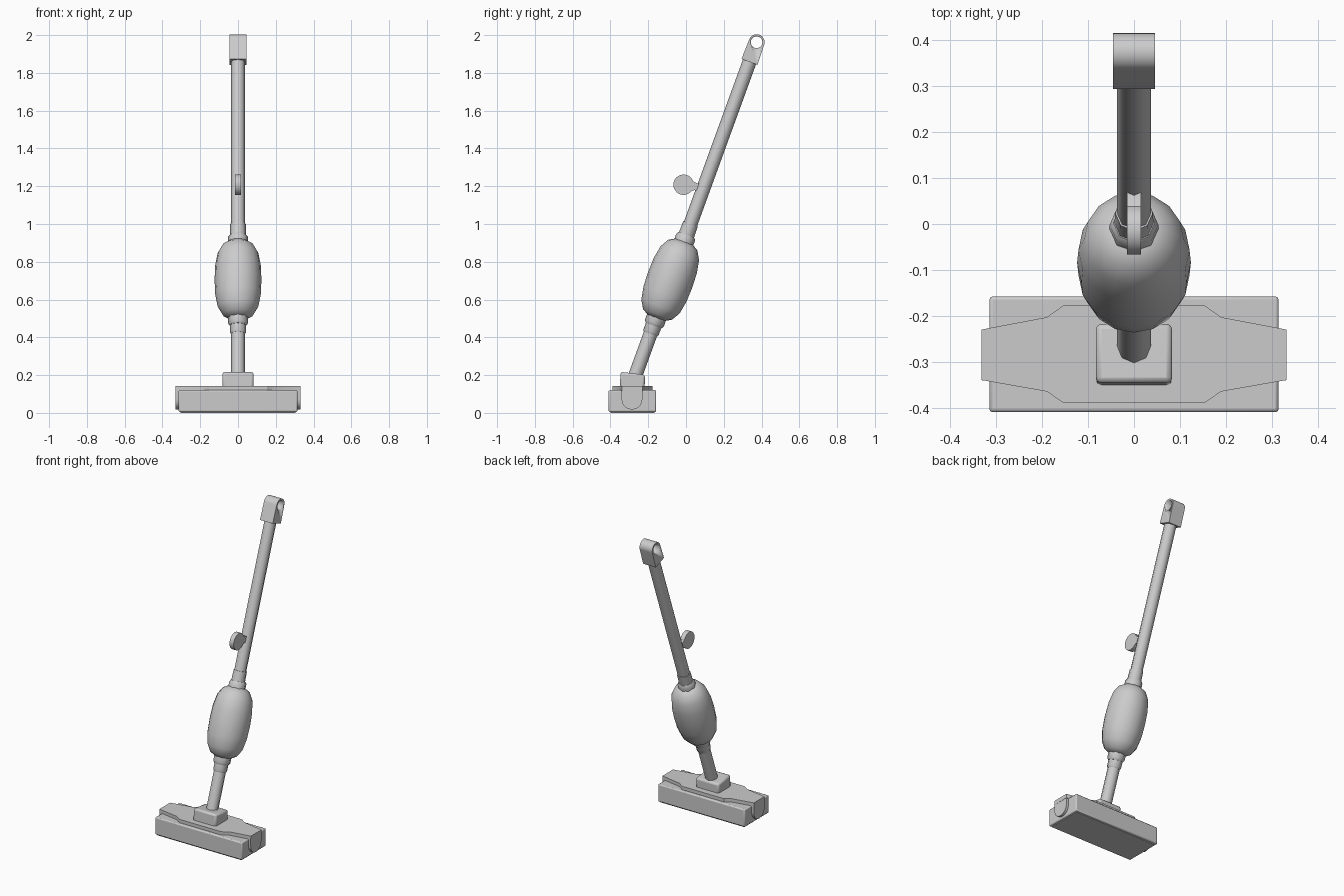
import bpy, bmesh
from math import sin, cos, pi, radians

if "Cube" in bpy.data.objects:
    bpy.data.objects.remove(bpy.data.objects["Cube"])

BASE = (0, -0.265, 0.207)          # where the wand meets the head
TILT = (radians(-20), 0, 0)        # wand leans back


def finish(name, bm, tilted=False, angle=30, bevel=0):
    bmesh.ops.recalc_face_normals(bm, faces=bm.faces)
    me = bpy.data.meshes.new(name)
    bm.to_mesh(me)
    bm.free()
    ob = bpy.data.objects.new(name, me)
    bpy.context.collection.objects.link(ob)
    if tilted:
        ob.location, ob.rotation_euler = BASE, TILT
    if bevel:
        mod = ob.modifiers.new("bevel", 'BEVEL')
        mod.width, mod.segments, mod.limit_method = bevel, 2, 'ANGLE'
    bpy.ops.object.select_all(action='DESELECT')
    ob.select_set(True)
    bpy.context.view_layer.objects.active = ob
    bpy.ops.object.shade_smooth_by_angle(angle=radians(angle))
    return ob


def lathe(name, profile, sides, angle):
    """Capped turned part along the wand axis, profile = (radius, height)."""
    bm = bmesh.new()
    rings = [[bm.verts.new((r * cos(2 * pi * i / sides), r * sin(2 * pi * i / sides), h))
              for i in range(sides)] for r, h in profile]
    for a, b in zip(rings, rings[1:]):
        for i in range(sides):
            j = (i + 1) % sides
            bm.faces.new((a[i], a[j], b[j], b[i]))
    bm.faces.new(rings[0])
    bm.faces.new(rings[-1])
    return finish(name, bm, True, angle)


def prism(name, pts, axis, lo, hi, **kw):
    """Outline extruded along x (points are y,z) or z (points are x,y)."""
    bm = bmesh.new()
    put = (lambda p, t: (t, *p)) if axis == 'x' else (lambda p, t: (*p, t))
    a = [bm.verts.new(put(p, lo)) for p in pts]
    b = [bm.verts.new(put(p, hi)) for p in pts]
    bm.faces.new(a)
    bm.faces.new(b)
    for i in range(len(a)):
        j = (i + 1) % len(a)
        bm.faces.new((a[i], a[j], b[j], b[i]))
    return finish(name, bm, **kw)


def arc(cy, cz, r, a0, a1, n):
    return [(cy + r * cos(radians(a0 + (a1 - a0) * i / n)),
             cz + r * sin(radians(a0 + (a1 - a0) * i / n))) for i in range(n + 1)]


# wand tube, sleeves and collars
lathe("wand_tube", [(0.037, -0.03), (0.037, 1.79)], 8, 50)
lathe("lower_sleeve", [(0.038, 0.225), (0.043, 0.235), (0.043, 0.29)], 8, 50)
lathe("upper_sleeve", [(0.043, 0.76), (0.041, 0.845)], 8, 50)
lathe("lower_collar", [(0.045, 0.272), (0.053, 0.285), (0.053, 0.322)], 8, 50)
lathe("upper_collar", [(0.053, 0.738), (0.053, 0.77), (0.045, 0.782)], 8, 50)

# motor body
lathe("motor_body", [(0.045, 0.313), (0.082, 0.335), (0.108, 0.38), (0.121, 0.45),
                     (0.124, 0.53), (0.121, 0.61), (0.108, 0.68), (0.082, 0.725),
                     (0.045, 0.747)], 16, 60)

# handle grip with a through hole
grip = prism("handle_grip", [(-0.045, 1.757), (0.045, 1.757)] + arc(0, 1.868, 0.042, 0, 180, 16),
             'x', -0.046, 0.046, tilted=True)
cutter = prism("grip_hole_cutter", arc(0, 1.868, 0.031, 0, 345, 23), 'x', -0.1, 0.1, tilted=True)
cutter.hide_render = True
cutter.hide_set(True)
mod = grip.modifiers.new("hole", 'BOOLEAN')
mod.operation, mod.solver, mod.object = 'DIFFERENCE', 'EXACT', cutter

# cord hook disc with its tab on the wand
prism("cord_hook", arc(-0.013, 1.208, 0.054, 20, 320, 20)
      + [(0.045, 1.18), (0.085, 1.165), (0.1, 1.21), (0.06, 1.215)], 'x', -0.015, 0.015)

# floor head
prism("floor_head", [(-0.41, 0.005), (-0.158, 0.005), (-0.158, 0.12), (-0.41, 0.12)],
      'x', -0.315, 0.315, bevel=0.007)
right = [(0.153, -0.39), (0.19, -0.365), (0.332, -0.34), (0.332, -0.23),
         (0.19, -0.203), (0.153, -0.177)]
prism("head_top_plate", right + [(-x, y) for x, y in reversed(right)], 'z', 0.115, 0.142)
prism("head_sole", [(-0.4, 0.0), (-0.168, 0.0), (-0.168, 0.02), (-0.4, 0.02)], 'x', -0.305, 0.305)

# rounded end caps
for side, s in (("left", -1), ("right", 1)):
    prism("end_cap_" + side, [(-0.231, 0.125)] + arc(-0.286, 0.073, 0.055, 0, -180, 14)
          + [(-0.341, 0.125)], 'x', s * 0.3, s * 0.331)

# swivel block under the wand
prism("swivel_block", [(-0.351, 0.13), (-0.219, 0.13), (-0.217, 0.202), (-0.346, 0.217)],
      'x', -0.083, 0.083, bevel=0.012)
